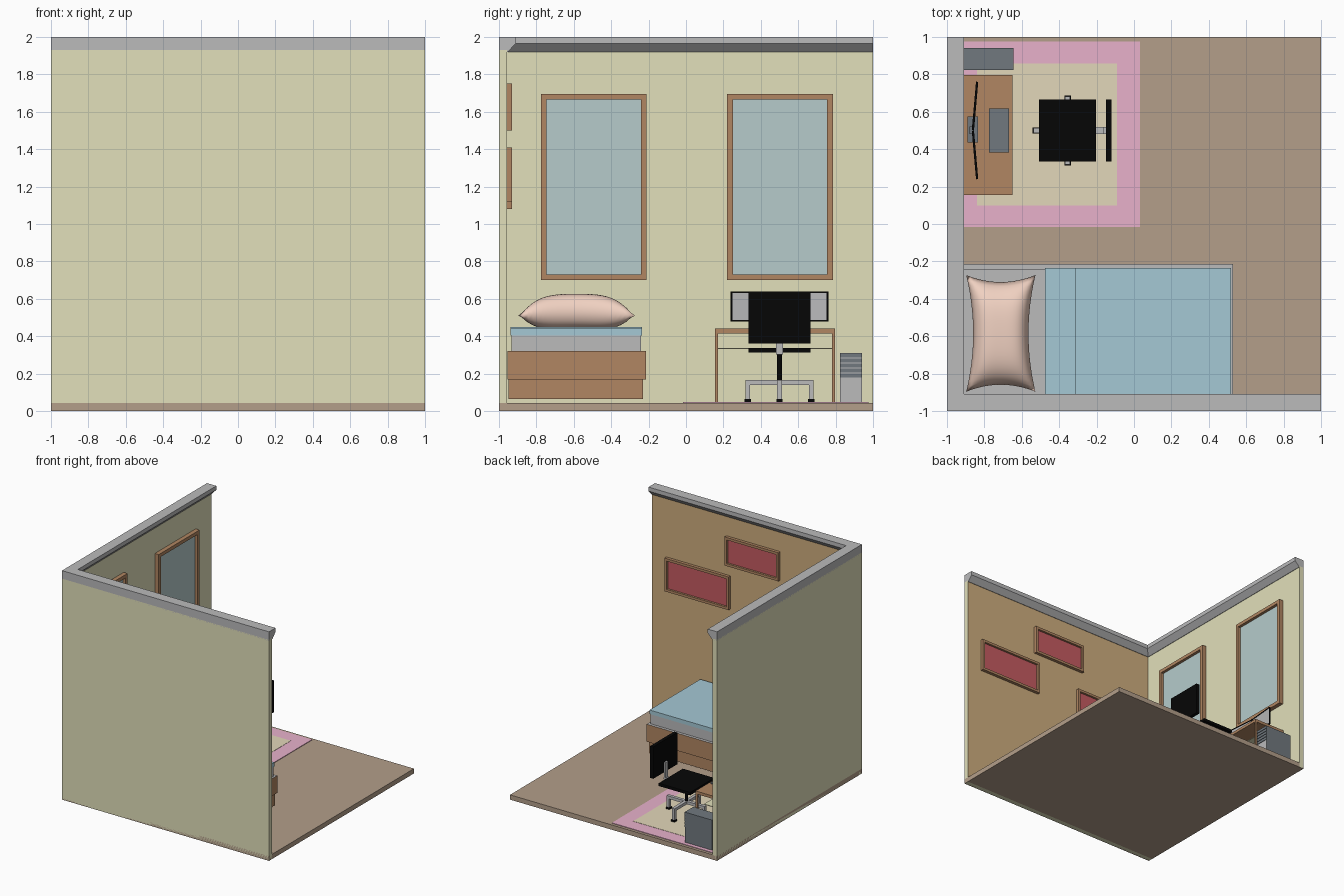
import bpy, bmesh, math
from mathutils import Matrix, Vector

if "Cube" in bpy.data.objects:
    bpy.data.objects.remove(bpy.data.objects["Cube"])


def mat(name, r, g, b):
    m = bpy.data.materials.new(name)
    m.diffuse_color = tuple((c / 255) ** 2.2 for c in (r, g, b)) + (1,)
    m.use_nodes = True
    m.node_tree.nodes["Principled BSDF"].inputs["Base Color"].default_value = m.diffuse_color
    return m


CREAM = mat("cream", 225, 223, 185)
TAN = mat("tan", 205, 172, 125)
FLOOR = mat("floor_brown", 178, 157, 137)
WOOD = mat("wood", 175, 133, 98)
GLASS = mat("glass", 180, 202, 202)
RED = mat("red", 195, 92, 97)
PINK = mat("pink", 232, 176, 202)
BEIGE = mat("beige", 226, 214, 184)
BLUE = mat("blue", 163, 199, 212)
PEACH = mat("peach", 240, 208, 192)
BLACK = mat("black", 15, 15, 15)
SLATE = mat("slate", 112, 120, 126)
GREY = mat("grey", 185, 185, 186)


def finish(name, bm, *mats):
    bmesh.ops.recalc_face_normals(bm, faces=bm.faces)
    me = bpy.data.meshes.new(name)
    bm.to_mesh(me)
    bm.free()
    ob = bpy.data.objects.new(name, me)
    bpy.context.collection.objects.link(ob)
    for m in mats:
        me.materials.append(m)
    return ob


def box_bm(x0, x1, y0, y1, z0, z1):
    bm = bmesh.new()
    mx = Matrix.Translation(((x0 + x1) / 2, (y0 + y1) / 2, (z0 + z1) / 2)) \
        @ Matrix.Diagonal((x1 - x0, y1 - y0, z1 - z0, 1))
    bmesh.ops.create_cube(bm, size=1, matrix=mx)
    bm.normal_update()
    return bm


def facing(bm, d):
    return [f for f in bm.faces if f.normal.dot(Vector(d)) > 0.9]


def box(name, dims, *mats, side=None):
    """Box; the face towards `side` takes the second material."""
    bm = box_bm(*dims)
    if side:
        for f in facing(bm, side):
            f.material_index = 1
    return finish(name, bm, *mats)


def framed(name, dims, side, width, depth, *mats):
    """Box with a recessed panel on the face towards `side`."""
    bm = box_bm(*dims)
    faces = facing(bm, side)
    bmesh.ops.inset_region(bm, faces=faces, thickness=width, use_even_offset=True)
    ext = bmesh.ops.extrude_face_region(bm, geom=faces)["geom"]
    new = [f for f in ext if isinstance(f, bmesh.types.BMFace)]
    bmesh.ops.delete(bm, geom=[f for f in faces if f.is_valid and f not in new],
                     context='FACES_ONLY')
    verts = {v for f in new for v in f.verts}
    bmesh.ops.translate(bm, verts=list(verts), vec=Vector(side) * -depth)
    for f in new:
        f.material_index = 1
    return finish(name, bm, *mats)


# Room shell
box("floor", (-1, 1, -1, 1, 0, 0.042), FLOOR)
box("left_wall", (-1, -0.957, -1, 1, 0, 1.93), CREAM)
box("front_wall", (-1, 1, -1, -0.957, 0, 1.93), CREAM, TAN, side=(0, 1, 0))

# Crown moulding swept round the corner
profile = [(0, 1.92), (0.047, 1.92), (0.09, 1.965), (0.09, 2), (0, 2)]
bm = bmesh.new()
rings = [[bm.verts.new(p) for p in ring] for ring in (
    [(1, -1 + d, z) for d, z in profile],
    [(-1 + d, -1 + d, z) for d, z in profile],
    [(-1 + d, 1, z) for d, z in profile])]
for a, b in zip(rings, rings[1:]):
    for i in range(5):
        j = (i + 1) % 5
        bm.faces.new((a[i], a[j], b[j], b[i]))
bm.faces.new(rings[0])
bm.faces.new(rings[2])
finish("crown_moulding", bm, GREY)

# Windows and pictures
for i, y in enumerate((-0.775, 0.22)):
    framed(f"window_{i}", (-0.958, -0.92, y, y + 0.565, 0.70, 1.695),
           (1, 0, 0), 0.03, 0.025, WOOD, GLASS)
for i, (x0, x1, z0, z1) in enumerate(((0.24, 0.86, 1.12, 1.41),
                                      (-0.24, 0.28, 1.50, 1.75),
                                      (-0.70, -0.18, 1.08, 1.32))):
    framed(f"picture_{i}", (x0, x1, -0.958, -0.93, z0, z1),
           (0, 1, 0), 0.022, 0.018, WOOD, RED)

# Rug
box("rug_border", (-0.955, 0.033, -0.015, 0.975, 0.04, 0.047), PINK)
box("rug_centre", (-0.84, -0.09, 0.10, 0.857, 0.04, 0.049), BEIGE)

# Bed
box("bed_drawer", (-0.95, 0.52, -0.95, -0.23, 0.065, 0.17), WOOD)
box("bed_frame", (-0.955, 0.53, -0.955, -0.215, 0.168, 0.32), WOOD, GREY, side=(0, 0, 1))
box("mattress", (-0.95, 0.513, -0.933, -0.24, 0.31, 0.432), GREY)
box("blanket", (-0.47, 0.518, -0.937, -0.236, 0.405, 0.44), BLUE)
box("blanket_fold", (-0.475, -0.31, -0.938, -0.235, 0.405, 0.45), BLUE)

# Pillow: two bulging sheets joined along a pinched outline
bm = bmesh.new()
for top in (True, False):
    grid = bmesh.ops.create_grid(bm, x_segments=20, y_segments=24, size=1)
    for v in grid["verts"]:
        u, w = v.co.x, v.co.y
        h = max(0, (1 - u ** 4) * (1 - w ** 4)) ** 0.65
        seam = 0.51 + 0.02 * (1 - w * w)
        v.co = (-0.712 + 0.185 * u * (1 - 0.2 * (1 - w * w)),
                -0.585 + 0.312 * w * (1 - 0.12 * (1 - u * u)),
                seam + h * (0.097 if top else -0.09))
bmesh.ops.remove_doubles(bm, verts=bm.verts, dist=0.0005)
for f in bm.faces:
    f.smooth = True
finish("pillow", bm, PEACH)

# Desk
box("desk_top", (-0.955, -0.65, 0.155, 0.797, 0.415, 0.44), WOOD)
for i, y in enumerate((0.155, 0.78)):
    for j, x in enumerate((-0.95, -0.668)):
        box(f"desk_leg_{i}{j}", (x, x + 0.017, y, y + 0.017, 0.045, 0.42), WOOD)
box("desk_shelf", (-0.95, -0.72, 0.17, 0.78, 0.333, 0.338), CREAM)
box("keyboard", (-0.775, -0.668, 0.383, 0.617, 0.438, 0.449), SLATE)

# Twin monitors on one stand, each turned slightly inwards
for i, s in enumerate((-1, 1)):
    ob = framed(f"monitor_{i}", (-0.006, 0.006, -0.13, 0.13, 0.48, 0.64),
                (1, 0, 0), 0.008, 0.003, BLACK, GREY)
    ob.location = (-0.85, 0.5 + s * 0.131, 0)
    ob.rotation_euler.z = -s * math.radians(5)
box("monitor_foot", (-0.89, -0.835, 0.435, 0.575, 0.438, 0.45), SLATE)
box("monitor_post", (-0.88, -0.862, 0.48, 0.52, 0.44, 0.58), SLATE)

# Computer tower with drive slots
box("tower", (-0.91, -0.65, 0.823, 0.942, 0.047, 0.31), SLATE, GREY, side=(1, 0, 0))
for i in range(5):
    z = 0.178 + i * 0.027
    box(f"tower_slot_{i}", (-0.66, -0.645, 0.823, 0.942, z, z + 0.022), SLATE)

# Office chair
CX, CY = -0.355, 0.5
box("seat", (CX - 0.152, CX + 0.152, CY - 0.166, CY + 0.166, 0.313, 0.338), BLACK)
box("chair_back", (-0.15, -0.12, CY - 0.166, CY + 0.166, 0.362, 0.64), BLACK)
box("back_bar", (CX, -0.145, CY - 0.018, CY + 0.018, 0.302, 0.316), GREY)
box("back_upright", (-0.165, -0.148, CY - 0.018, CY + 0.018, 0.302, 0.45), GREY)
bm = bmesh.new()
bmesh.ops.create_cone(bm, cap_ends=True, segments=12, radius1=0.013, radius2=0.013,
                      depth=0.17, matrix=Matrix.Translation((CX, CY, 0.235)))
finish("chair_column", bm, BLACK)
for i in range(4):
    for name, dims, m in (("arm", (0, 0.183, -0.014, 0.014, 0.14, 0.165), GREY),
                          ("drop", (0.158, 0.182, -0.013, 0.013, 0.06, 0.15), GREY),
                          ("foot", (0.153, 0.187, -0.017, 0.017, 0.047, 0.065), BLACK)):
        ob = box(f"chair_{name}_{i}", dims, m)
        ob.location = (CX, CY, 0)
        ob.rotation_euler.z = i * math.pi / 2
